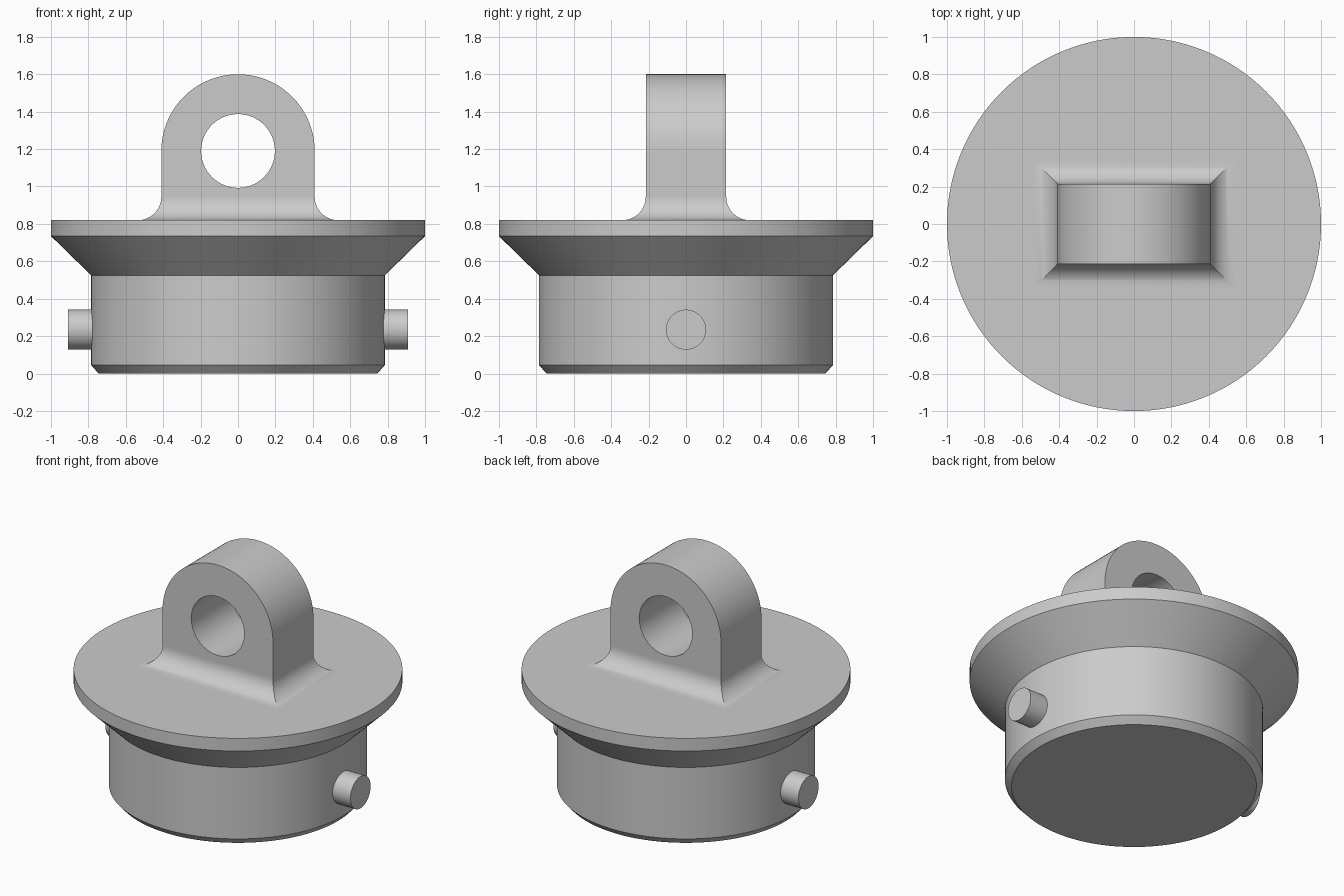
import bpy, bmesh
from math import sin, cos, pi, radians

cube = bpy.data.objects.get("Cube")
if cube:
    bpy.data.objects.remove(cube, do_unlink=True)

grey = bpy.data.materials.new("plain grey")
grey.use_nodes = True
grey.diffuse_color = (0.6, 0.6, 0.6, 1)
grey.node_tree.nodes["Principled BSDF"].inputs["Base Color"].default_value = grey.diffuse_color


def finish(name, bm):
    bmesh.ops.recalc_face_normals(bm, faces=bm.faces)
    mesh = bpy.data.meshes.new(name)
    bm.to_mesh(mesh)
    bm.free()
    mesh.materials.append(grey)
    ob = bpy.data.objects.new(name, mesh)
    bpy.context.collection.objects.link(ob)
    bpy.ops.object.select_all(action='DESELECT')
    ob.select_set(True)
    bpy.context.view_layer.objects.active = ob
    bpy.ops.object.shade_smooth_by_angle(angle=radians(25))
    return ob


def loft(name, rings, caps=True, closed=False):
    """Join equal-length rings of points with quads."""
    bm = bmesh.new()
    loops = [[bm.verts.new(p) for p in ring] for ring in rings]
    pairs = list(zip(loops, loops[1:]))
    if closed:
        pairs.append((loops[-1], loops[0]))
    for a, b in pairs:
        n = len(a)
        for i in range(n):
            j = (i + 1) % n
            bm.faces.new((a[i], a[j], b[j], b[i]))
    if caps:
        bm.faces.new(loops[0])
        bm.faces.new(loops[-1])
    return finish(name, bm)


def circle(r, n):
    return [(r * cos(2 * pi * i / n), r * sin(2 * pi * i / n)) for i in range(n)]


# Turned body: chamfered plug, cone and flange
profile = [(0.745, 0), (0.785, 0.045), (0.785, 0.525), (1.0, 0.735), (1.0, 0.82)]
loft("plug_body", [[(x, y, z) for x, y in circle(r, 128)] for r, z in profile])

# Side pins
PIN_Z, PIN_R = 0.235, 0.107
for name, side in (("left_pin", 1), ("right_pin", -1)):
    loft(name, [[(side * x, u, PIN_Z + v) for u, v in circle(PIN_R, 48)]
                for x in (0.7, 0.91)])

# Lifting lug: round top, square foot, round eye
HALF_W, HALF_D, EYE_Z, EYE_R, N = 0.41, 0.215, 1.19, 0.197, 96
eye = circle(EYE_R, N)
arch = []
for x, z in circle(HALF_W, N):
    if z < -1e-6:
        k = HALF_W / max(abs(x), abs(z))
        x, z = x * k, z * k
    arch.append((x, z))
loft("lifting_lug",
     [[(x, y, EYE_Z + z) for x, z in ring]
      for ring, y in ((arch, -HALF_D), (arch, HALF_D), (eye, HALF_D), (eye, -HALF_D))],
     caps=False, closed=True)

# Mitred concave fillet around the lug foot
FILLET, TOP, STEPS = 0.125, 0.82, 16
rings = []
for i in range(STEPS + 1):
    a = pi / 2 * i / STEPS
    out, z = FILLET * (1 - sin(a)), TOP + FILLET * (1 - cos(a))
    w, d = HALF_W + out, HALF_D + out
    rings.append([(sx * w, sy * d, z) for sx, sy in ((-1, -1), (1, -1), (1, 1), (-1, 1))])
loft("lug_fillet", rings, caps=False)
